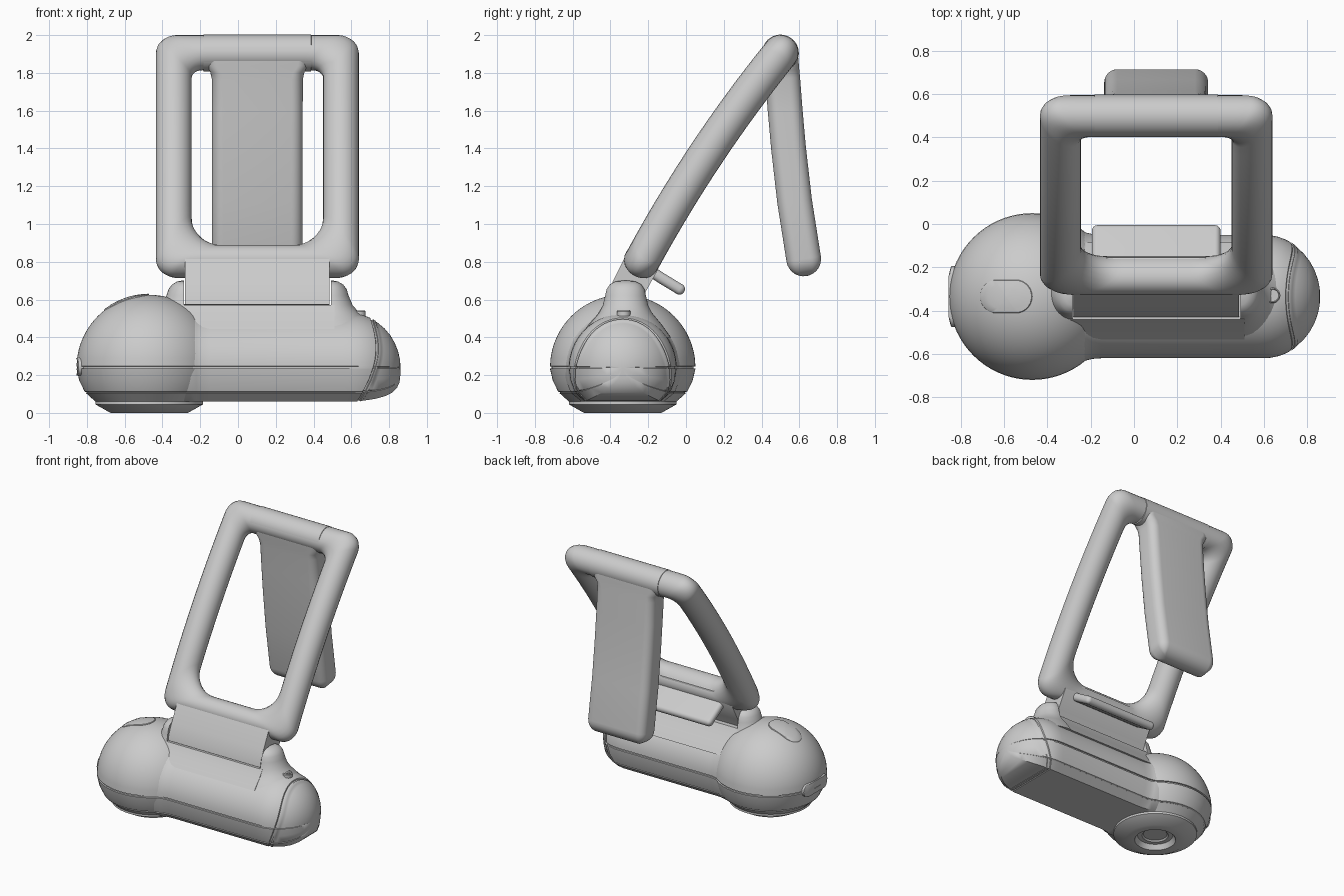
import bpy, bmesh, math
from math import sin, cos, pi, sqrt
from mathutils import Vector

old = bpy.data.objects.get("Cube")
if old:
    bpy.data.objects.remove(old, do_unlink=True)

GREY = (0.6, 0.6, 0.6, 1)
grey = bpy.data.materials.new("plain grey")
grey.use_nodes = True
grey.diffuse_color = GREY
grey.node_tree.nodes["Principled BSDF"].inputs["Base Color"].default_value = GREY


def loft(name, rings, wrap=False, caps=True, angle=35):
    """Skin closed rings of equal length; wrap joins last ring to first."""
    bm = bmesh.new()
    rows = [[bm.verts.new(p) for p in ring] for ring in rings]
    n = len(rows[0])
    pairs = list(zip(rows, rows[1:]))
    if wrap:
        pairs.append((rows[-1], rows[0]))
    elif caps:
        bm.faces.new(rows[0])
        bm.faces.new(rows[-1])
    for a, b in pairs:
        for i in range(n):
            j = (i + 1) % n
            bm.faces.new((a[i], a[j], b[j], b[i]))
    bmesh.ops.remove_doubles(bm, verts=bm.verts, dist=1e-5)
    bmesh.ops.recalc_face_normals(bm, faces=bm.faces)
    mesh = bpy.data.meshes.new(name)
    bm.to_mesh(mesh)
    bm.free()
    mesh.materials.append(grey)
    ob = bpy.data.objects.new(name, mesh)
    bpy.context.collection.objects.link(ob)
    bpy.ops.object.select_all(action='DESELECT')
    ob.select_set(True)
    bpy.context.view_layer.objects.active = ob
    bpy.ops.object.shade_smooth_by_angle(angle=math.radians(angle))
    return ob


def lathe(name, profile, cx, cy, n=72):
    return loft(name, [[(cx + r * cos(2 * pi * i / n), cy + r * sin(2 * pi * i / n), z)
                        for i in range(n)] for r, z in profile])


def rrect(x0, x1, y0, y1, radii, arc=8, side=1):
    """Rounded rectangle, corners from top right anticlockwise."""
    corners = [(x1, y1, -1, -1), (x0, y1, 1, -1), (x0, y0, 1, 1), (x1, y0, -1, 1)]
    arcs = []
    for q, ((x, y, sx, sy), r) in enumerate(zip(corners, radii)):
        arcs.append([Vector((x + sx * r + r * cos((q + k / arc) * pi / 2),
                             y + sy * r + r * sin((q + k / arc) * pi / 2)))
                     for k in range(arc + 1)])
    out = []
    for q in range(4):
        out += arcs[q]
        a, b = arcs[q][-1], arcs[(q + 1) % 4][0]
        out += [a.lerp(b, k / side) for k in range(1, side)]
    return out


def slab(name, cx, path, widths, ht, corner, end):
    """Rounded plate swept along a (y, z) path with a rounded far end."""
    pts = [Vector(p) for p in path]
    stations = []
    for i, p in enumerate(pts):
        t = (pts[min(i + 1, len(pts) - 1)] - pts[max(i - 1, 0)]).normalized()
        stations.append((p, t, widths[i], ht, corner))
    for k in range(1, 8):
        a = k * pi / 14
        inset = end * (1 - cos(a))
        stations.append((p + t * end * sin(a), t, widths[-1] - inset,
                         max(ht - inset, 0.002), max(corner - inset, 0.001)))
    rings = []
    for p, t, w, h, c in stations:
        rings.append([(cx + v.x, p.x - t.y * v.y, p.y + t.x * v.y)
                      for v in rrect(-w, w, -h, h, [c] * 4)])
    return loft(name, rings)


CY, CZ, MID = -0.335, 0.24, 0.1025
BALL_X, BALL_R = -0.47, 0.385

# Ball-shaped head with a seam groove around its equator
lower = [(0.285, 0.06), (0.335, 0.105), (0.33, 0.109), (0.342, 0.113), (0.37, 0.17),
         (0.385, 0.234), (0.376, 0.236), (0.376, 0.245), (0.385, 0.247)]
dome = [(BALL_R * cos(a * pi / 48), CZ + BALL_R * sin(a * pi / 48)) for a in range(2, 25)]
lathe("ball_housing", lower + dome, BALL_X, CY)

# Tapered foot with a recessed socket
lathe("foot", [(0.27, 0.075), (0.285, 0.065), (0.285, 0.045), (0.205, 0), (0.14, 0),
               (0.12, 0.035), (0.09, 0.035), (0.08, 0.045), (0, 0.045)], BALL_X, CY)

# Long housing: constant section, domed end, grooves at the seams
half = [(0.2, -0.18), (0.25, -0.135), (0.245, -0.131), (0.254, -0.127), (0.275, -0.07),
        (0.285, -0.006), (0.277, -0.004), (0.277, 0.005), (0.285, 0.007)]
half += [(0.285 * cos(a * pi / 32), 0.285 * sin(a * pi / 32)) for a in range(1, 17)]
section = half + [(-y, z) for y, z in reversed(half[:-1])]
stations = [(-0.45, 1.1), (-0.25, 1.09), (-0.22, 1.035), (-0.19, 1.01), (-0.15, 1),
            (0.45, 1), (0.55, 1), (0.6, 1), (0.64, 1), (0.68, 1), (0.71, 1), (0.73, 1),
            (0.732, 0.97), (0.742, 0.97), (0.744, 1), (0.757, 1), (0.759, 0.985)]
stations += [(0.6 + 0.26 * sin(a), 0.985) for a in (0.72, 0.85, 1, 1.15, 1.3, 1.42, 1.5, pi / 2)]
rings = []
for s, f in stations:
    blend = max(0, min((s - 0.5) / 0.2, (0.86 - s) / 0.1, 1))
    ring = []
    for y, z in section:
        x = s - 1.1 * (z - 0.12) ** 2 * blend
        k = sqrt(max(0, 1 - (max(0, x - 0.6) / 0.26) ** 2))
        kz = k ** 0.5 if z < 0 else k
        grow = f if z > 0 else min(f, 1)
        ring.append((x, CY + y * k * f, CZ + z * kz * grow))
    rings.append(ring)
loft("long_housing", rings, angle=40)

# Raised saddle between the hinge ears
saddle = [(-0.24, 0.40), (-0.19, 0.47), (-0.145, 0.52), (-0.115, 0.57),
          (0.115, 0.57), (0.145, 0.52), (0.19, 0.47), (0.24, 0.40)]
loft("hinge_saddle", [[(x, -0.325 + y, z) for y, z in saddle] for x in (-0.3, 0.51)])

# Flared hinge ears, flat on the inside
ear = [(0.40, 0.28, 0.24), (0.47, 0.22, 0.19), (0.50, 0.185, 0.165), (0.53, 0.15, 0.14),
       (0.57, 0.115, 0.12), (0.62, 0.094, 0.108), (0.655, 0.083, 0.1), (0.68, 0.064, 0.083),
       (0.695, 0.038, 0.055), (0.702, 0.004, 0.006)]
for name, x0, side in (("left_ear", 0.492, 1), ("right_ear", -0.285, -1)):
    loft(name, [[(x0 + side * rx * cos(a), -0.32 + ry * sin(a), z)
                 for a in [-pi / 2 + pi * k / 24 for k in range(25)]]
                for z, rx, ry in ear], angle=50)

# Hinge plate joining the housing to the frame
plate = [(-0.235, 0.885), (-0.295, 0.87), (-0.325, 0.82), (-0.39, 0.69), (-0.42, 0.62),
         (-0.43, 0.575), (-0.25, 0.56), (-0.22, 0.63), (-0.15, 0.755), (-0.155, 0.83)]
loft("hinge_plate", [[(x, y, z) for y, z in plate] for x in (-0.28, 0.485)])

# Small lever behind the hinge
slab("rear_tab", MID, [(-0.24, 0.785), (-0.13, 0.713), (-0.034, 0.655)],
     [0.2975] * 3, 0.029, 0.026, 0.028)

# Slightly bowed tubular frame
BASE, TOP, R = Vector((-0.23, 0.81)), Vector((0.50, 1.905)), 0.095
L = (TOP - BASE).length
d = (TOP - BASE) / L
nrm = Vector((-d.y, d.x))
outer = rrect(-0.5375, 0.5375, -R, L + R, [0.1] * 4, 10, 14)
inner = rrect(-0.3475, 0.3475, 0.07, L - R, [0.07, 0.07, 0.18, 0.18], 10, 14)
rings = []
for o, i in zip(outer, inner):
    mid, reach = (o + i) / 2, (o - i) / 2
    ring = []
    for k in range(24):
        a = 2 * pi * k / 24
        p = mid + reach * cos(a)
        bow = 0.12 * p.y * (L - p.y) / L ** 2 if 0 < p.y < L else 0
        yz = BASE + d * p.y + nrm * (R * sin(a) + bow)
        ring.append((MID + p.x, yz.x, yz.y))
    rings.append(ring)
loft("frame", rings, wrap=True, angle=60)

# Pivot sleeve on the top bar
sleeve = [(-0.2875, 0.09), (-0.2845, 0.0975), (0.2845, 0.0975), (0.2875, 0.09)]
loft("pivot_sleeve", [[(MID + x, TOP.x + r * cos(k * pi / 24), TOP.y + r * sin(k * pi / 24))
                       for k in range(48)] for x, r in sleeve])

# Stand leg hanging from the sleeve, flared where it joins
slab("stand_leg", MID, [(0.5, 1.9), (0.505, 1.845), (0.508, 1.81), (0.512, 1.77), (0.525, 1.6),
                        (0.543, 1.4), (0.575, 1.12), (0.623, 0.815)],
     [0.28, 0.275, 0.25, 0.241, 0.24, 0.24, 0.24, 0.24], 0.092, 0.06, 0.092)

# Oval button following the top of the ball
oval = rrect(-0.12, 0.12, -0.077, 0.077, [0.076] * 4)
rings = []
for scale, lift in ((1, -0.01), (1, 0.003), (0.97, 0.006), (0.7, 0.006), (0.4, 0.006), (0.02, 0.006)):
    ring = []
    for p in oval:
        x, y = p.x * scale - 0.12, p.y * scale
        ring.append((BALL_X + x, CY + y, CZ + lift + sqrt(BALL_R ** 2 - x * x - y * y)))
    rings.append(ring)
loft("top_button", rings)

# Oval port cover on the side of the ball
port = rrect(-0.14, 0.14, -0.047, 0.047, [0.046] * 4)
loft("side_port", [[(x + 0.9 * p.x ** 2, CY + p.x * k, 0.245 + p.y * k) for p in port]
                   for x, k in ((-0.80, 1), (-0.861, 1), (-0.865, 0.95))])

# Cross-head screw beside the left ear
lathe("screw_head", [(0.036, 0.49), (0.036, 0.538), (0.031, 0.543), (0.028, 0.536), (0, 0.536)],
      0.64, -0.33, 32)
for name, a, b in (("screw_cross_a", 0.022, 0.006), ("screw_cross_b", 0.006, 0.022)):
    loft(name, [[(0.64 + p.x, -0.33 + p.y, z) for p in rrect(-a, a, -b, b, [0.002] * 4, 2)]
                for z in (0.53, 0.541)])
